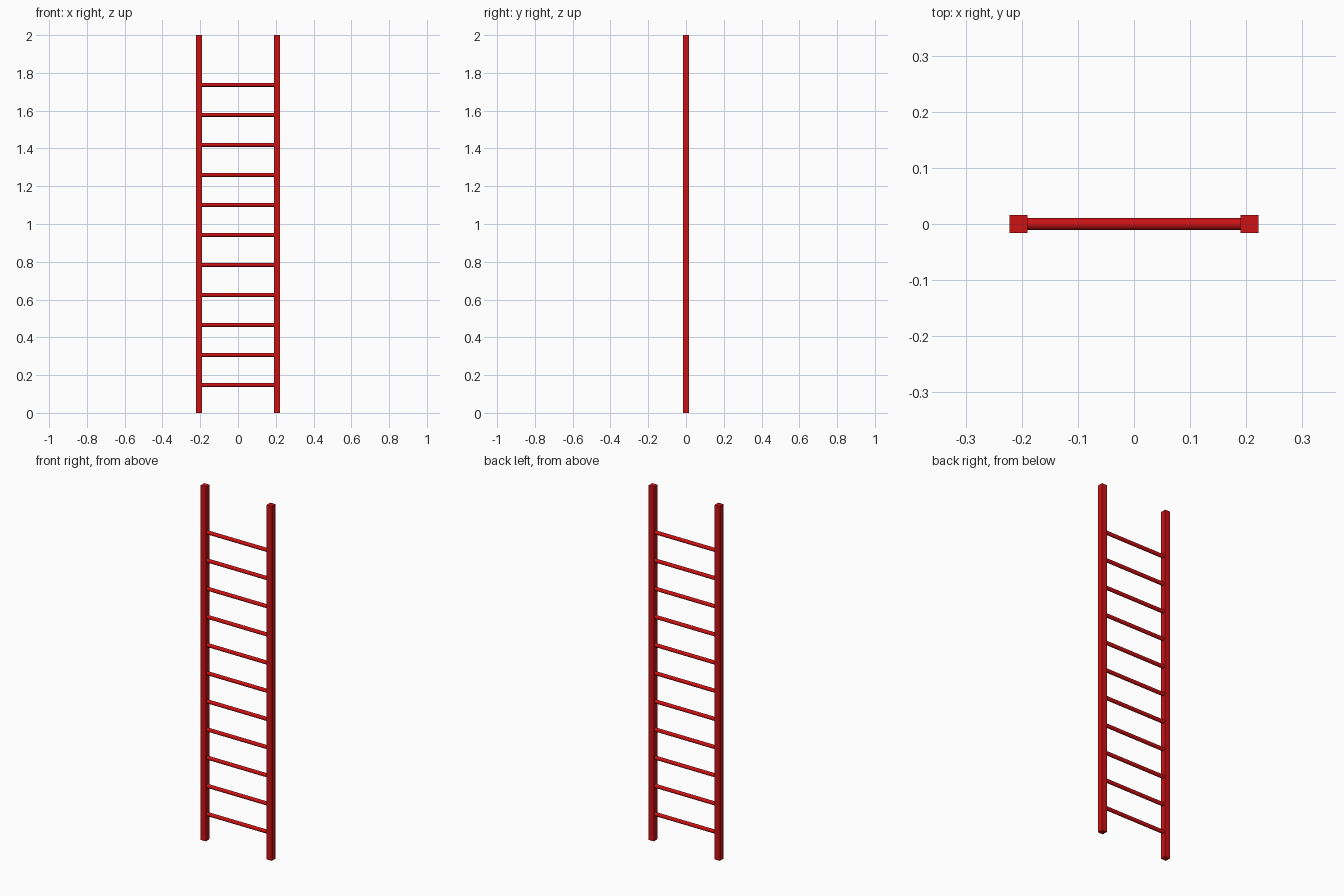
import bpy
import math

cube = bpy.data.objects.get("Cube")
if cube:
    bpy.data.objects.remove(cube, do_unlink=True)

HEIGHT = 2.0
RAIL_X = 0.206
RAIL_SIZE = 0.032
RUNG_RADIUS = 0.0105
RUNG_COUNT = 11
FIRST_RUNG, LAST_RUNG = 0.148, 1.737

# Single red paint
red = bpy.data.materials.new("red_paint")
red.use_nodes = True
colour = (0.6, 0.006, 0.007, 1)
red.diffuse_color = colour
red.node_tree.nodes["Principled BSDF"].inputs["Base Color"].default_value = colour


def finish(name):
    obj = bpy.context.object
    obj.name = name
    obj.data.materials.append(red)
    return obj


# Square side rails
for name, side in (("left_rail", 1), ("right_rail", -1)):
    bpy.ops.mesh.primitive_cube_add(size=1, location=(side * RAIL_X, 0, HEIGHT / 2))
    rail = finish(name)
    rail.scale = (RAIL_SIZE, RAIL_SIZE, HEIGHT)

# Round rungs, evenly spaced and seated in the rails
step = (LAST_RUNG - FIRST_RUNG) / (RUNG_COUNT - 1)
for i in range(RUNG_COUNT):
    bpy.ops.mesh.primitive_cylinder_add(
        vertices=16, radius=RUNG_RADIUS, depth=2 * RAIL_X,
        location=(0, 0, FIRST_RUNG + i * step), rotation=(0, math.pi / 2, 0))
    finish(f"rung_{i + 1}")
    bpy.ops.object.shade_smooth_by_angle(angle=math.radians(40))
